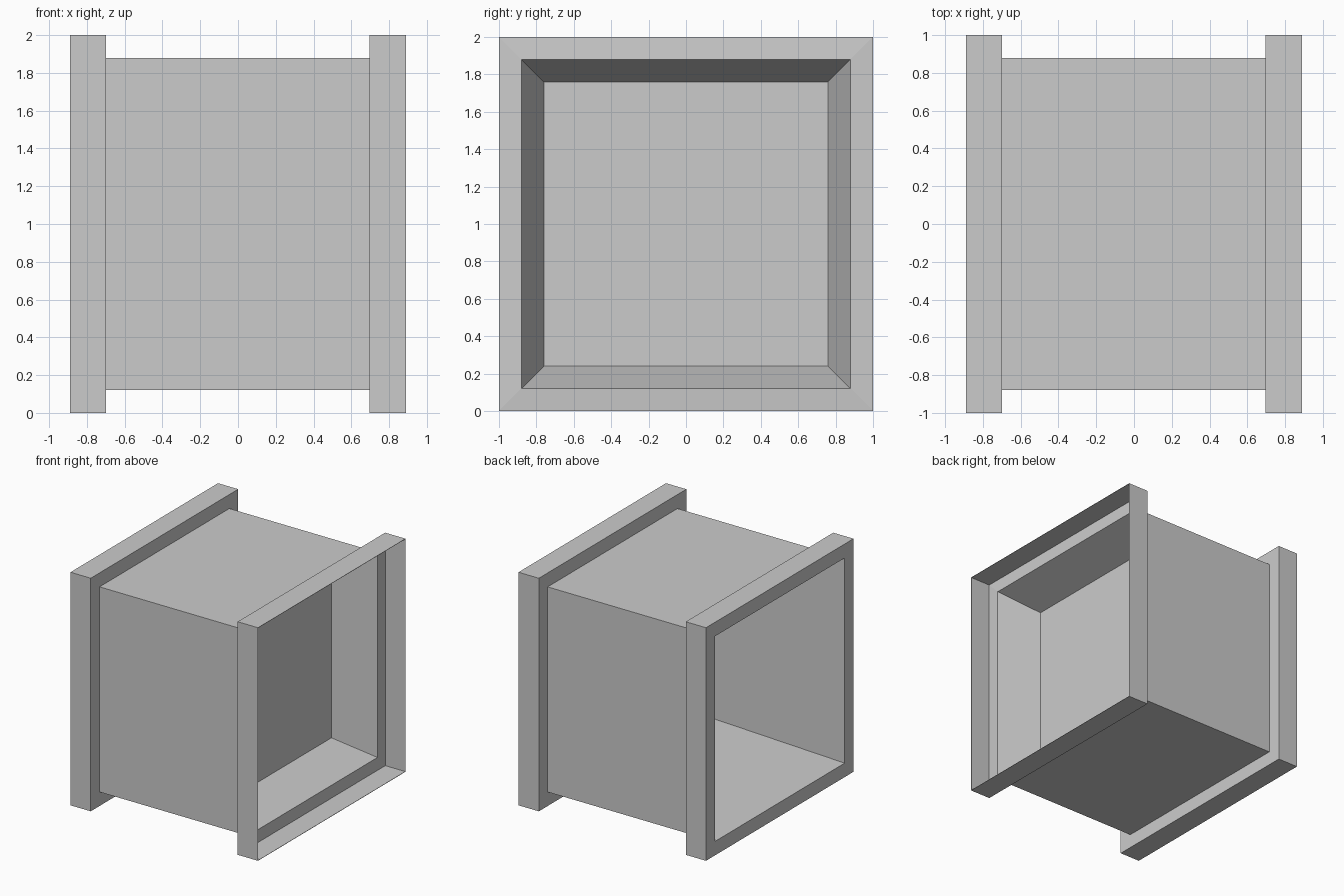
import bpy
import bmesh

if "Cube" in bpy.data.objects:
    bpy.data.objects.remove(bpy.data.objects["Cube"])

# Section of the flanged box as (x, half-width) of square rings,
# running from the rear recess, over the outside, into the front recess
PROFILE = [
    (0.350, 0.76), (-0.89, 0.88),                 # deep tapered recess on -x
    (-0.89, 1.0), (-0.698, 1.0), (-0.698, 0.88),  # solid flange
    (0.697, 0.88),                                # box walls
    (0.697, 1.0), (0.89, 1.0),                    # thin lip, outside
    (0.89, 0.997), (0.700, 0.997),                # thin lip, inside
    (0.708, 0.88), (0.355, 0.76),                 # shallow tapered recess on +x
]
CORNERS = [(-1, -1), (1, -1), (1, 1), (-1, 1)]


def square_loft(name, profile, centre_z):
    """Bridge square rings along x and cap both ends."""
    bm = bmesh.new()
    rings = [[bm.verts.new((x, r * cy, centre_z + r * cz)) for cy, cz in CORNERS]
             for x, r in profile]
    for a, b in zip(rings, rings[1:]):
        for i in range(4):
            j = (i + 1) % 4
            bm.faces.new((a[i], a[j], b[j], b[i]))
    bm.faces.new(rings[0])
    bm.faces.new(rings[-1])
    bmesh.ops.recalc_face_normals(bm, faces=bm.faces[:])
    mesh = bpy.data.meshes.new(name)
    bm.to_mesh(mesh)
    bm.free()
    obj = bpy.data.objects.new(name, mesh)
    bpy.context.collection.objects.link(obj)
    return obj


# Flanged square duct with a dividing panel inside
square_loft("flanged_box", PROFILE, 1.0)
